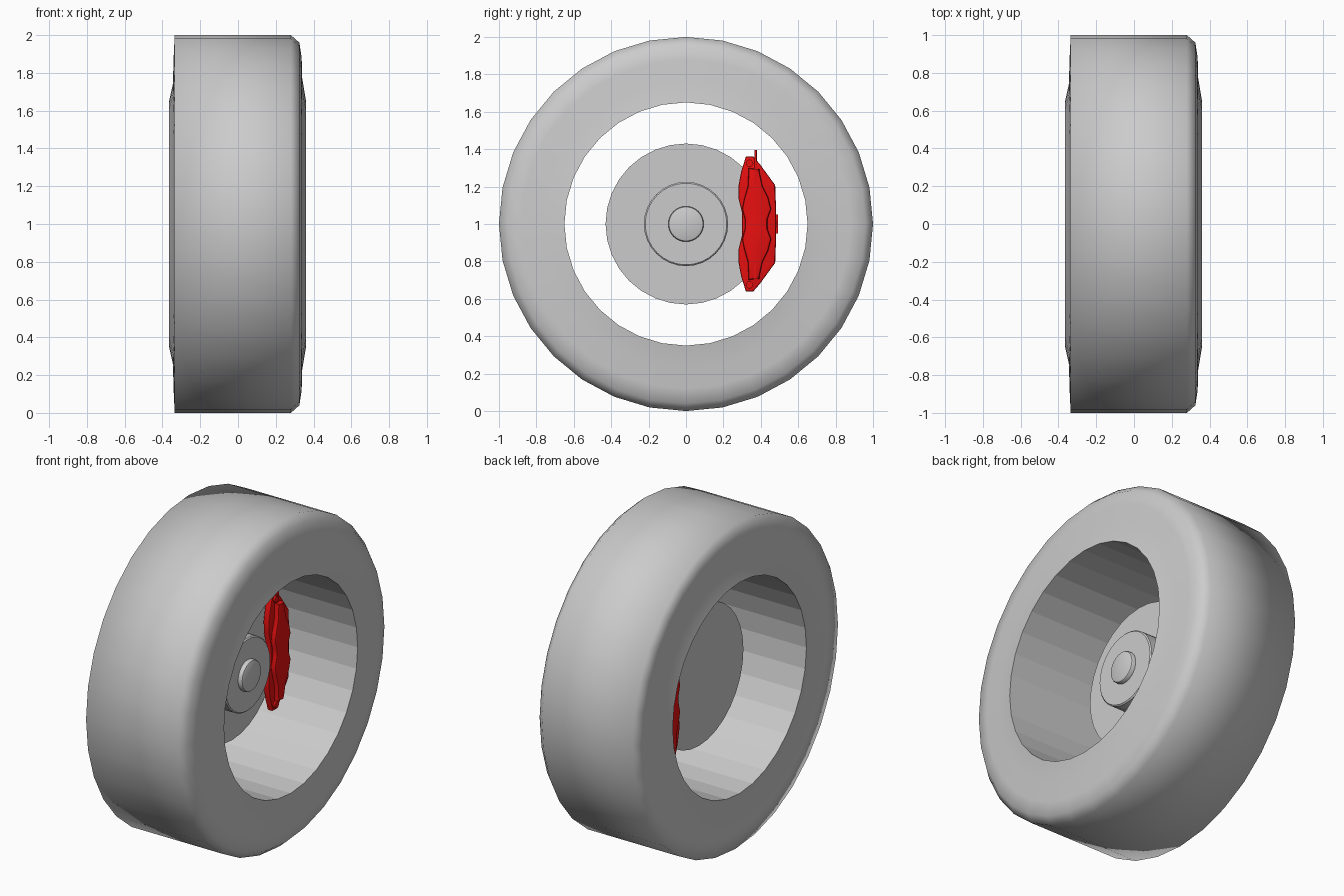
import bpy, bmesh
from math import pi, radians
from mathutils import Matrix, Vector

cube = bpy.data.objects.get("Cube")
if cube:
    bpy.data.objects.remove(cube, do_unlink=True)

SIDES = 32
CENTRE = Vector((0, 0, 1))


def material(name, colour):
    m = bpy.data.materials.new(name)
    m.use_nodes = True
    m.diffuse_color = (*colour, 1)
    m.node_tree.nodes["Principled BSDF"].inputs["Base Color"].default_value = (*colour, 1)
    return m


grey = material("plain grey", (0.6, 0.6, 0.6))
red = material("caliper red", (0.8, 0.005, 0.005))


def finish(bm, name, mat, is_sharp=None):
    """Orient, smooth and link a mesh, keeping its sharp edges."""
    bmesh.ops.recalc_face_normals(bm, faces=bm.faces[:])
    for f in bm.faces:
        f.smooth = True
    for e in bm.edges:
        hard = is_sharp(e) if is_sharp else e.calc_face_angle(0) > radians(32)
        e.smooth = not hard
    mesh = bpy.data.meshes.new(name)
    bm.to_mesh(mesh)
    bm.free()
    mesh.materials.append(mat)
    obj = bpy.data.objects.new(name, mesh)
    bpy.context.collection.objects.link(obj)
    return obj


def lathe(name, profile, closed=False, is_sharp=None):
    """Turn (x, radius) points about the axle."""
    bm = bmesh.new()
    verts = [bm.verts.new((x, 0, 1 + r)) for x, r in profile]
    edges = [bm.edges.new(p) for p in zip(verts, verts[1:])]
    if closed:
        edges.append(bm.edges.new((verts[-1], verts[0])))
    bmesh.ops.spin(bm, geom=verts + edges, cent=CENTRE, axis=(1, 0, 0),
                   angle=2 * pi, steps=SIDES)
    bmesh.ops.remove_doubles(bm, verts=bm.verts[:], dist=0.0005)
    return finish(bm, name, grey, is_sharp)


def plate(name, outline, x0, x1, bevel=0.0):
    """Extrude a (y, height from axle) outline along x and chamfer its rims."""
    bm = bmesh.new()
    face = bm.faces.new([bm.verts.new((x0, y, 1 + z)) for y, z in outline])
    out = bmesh.ops.extrude_face_region(bm, geom=[face])
    moved = [v for v in out["geom"] if isinstance(v, bmesh.types.BMVert)]
    bmesh.ops.translate(bm, verts=moved, vec=(x1 - x0, 0, 0))
    if bevel:
        rims = [e for e in bm.edges
                if abs(e.verts[0].co.x - e.verts[1].co.x) < 0.0001]
        bmesh.ops.bevel(bm, geom=rims, offset=bevel, segments=2,
                        profile=0.5, affect='EDGES')
    return finish(bm, name, red)


def pin(name, centre, radius, length, axis):
    bm = bmesh.new()
    turn = Matrix.Rotation(pi / 2, 4, 'Y') if axis == 'X' else Matrix()
    bmesh.ops.create_cone(bm, cap_ends=True, segments=12, radius1=radius,
                          radius2=radius, depth=length,
                          matrix=Matrix.Translation(centre) @ turn)
    return finish(bm, name, red)


def mirrored(upper):
    """Complete an outline listed from top to middle on both flanks."""
    left, right = upper
    return (left + [(y, -z) for y, z in reversed(left)]
            + [(y, -z) for y, z in right] + right[::-1])


# Tyre: soft outer shoulder, single corner inside, crisp edges at the opening
lathe("tyre", [(-0.335, 1.0), (0.28, 1.0), (0.325, 0.96), (0.337, 0.88),
               (0.34, 0.77), (0.36, 0.65), (-0.365, 0.65), (-0.345, 0.74),
               (-0.34, 0.9)], closed=True,
      is_sharp=lambda e: all((v.co - CENTRE).yz.length < 0.66 for v in e.verts))

# Brake disc, hub and centre cap
lathe("brake_disc", [(-0.09, 0), (-0.09, 0.43), (-0.04, 0.43), (-0.04, 0)])
lathe("hub", [(-0.05, 0), (-0.05, 0.225), (0.06, 0.225), (0.067, 0.218), (0.067, 0)])
lathe("hub_cap", [(0.06, 0), (0.06, 0.095), (0.085, 0.095), (0.092, 0.091),
                  (0.096, 0.083), (0.096, 0)])

# Caliper: two halves straddling the disc, each with a waved raised face
body = mirrored(([(0.32, 0.36), (0.295, 0.28), (0.28, 0.2), (0.282, 0.13), (0.3, 0.06)],
                 [(0.36, 0.36), (0.395, 0.32), (0.475, 0.21), (0.48, 0.1)]))
wave = mirrored(([(0.335, 0.3), (0.33, 0.2), (0.31, 0.13), (0.3, 0.08), (0.315, 0.025)],
                 [(0.39, 0.29), (0.41, 0.2), (0.44, 0.14), (0.455, 0.08), (0.435, 0.025)]))
plate("caliper_outer_half", body, -0.025, 0.015, 0.008)
plate("caliper_inner_half", body, -0.155, -0.105, 0.008)
plate("caliper_outer_face", wave, 0.005, 0.045, 0.012)
plate("caliper_inner_face", wave, -0.175, -0.145, 0.01)

# Bridge over the disc rim with its centre tab
bridge = [(0.435, 0.2), (0.435, -0.2), (0.478, -0.2), (0.483, 0), (0.478, 0.2)]
plate("caliper_bridge", bridge, -0.13, 0.0)
tab = [(0.46, 0.05), (0.46, -0.05), (0.492, -0.05), (0.492, 0.05)]
plate("caliper_tab", tab, -0.1, -0.03)

# Bolts and guide pins at both ends
for side, label in ((1, "upper"), (-1, "lower")):
    pin(label + "_bolt", (0.012, 0.34, 1 + side * 0.325), 0.02, 0.03, 'X')
    pin(label + "_guide_pin", (0.025, 0.37, 1 + side * 0.25), 0.022, 0.09, 'Z')
    pin(label + "_end_bridge", (-0.065, 0.455, 1 + side * 0.2), 0.014, 0.12, 'X')

# Bleed nipple
pin("bleed_nipple", (0.01, 0.372, 1.34), 0.007, 0.11, 'Z')
